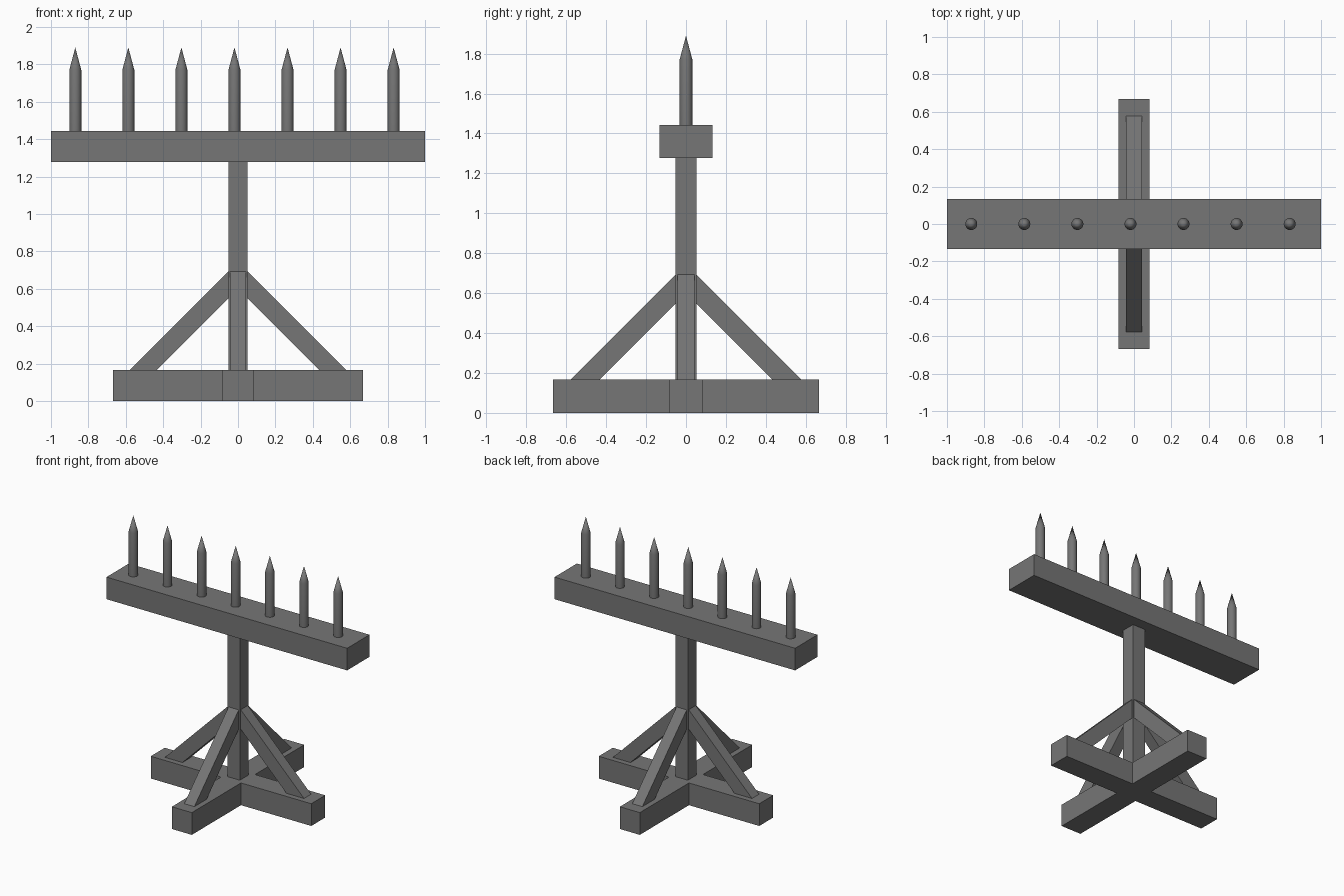
import bpy, bmesh, math
from mathutils import Matrix, Vector

cube = bpy.data.objects.get("Cube")
if cube:
    bpy.data.objects.remove(cube, do_unlink=True)

grey = bpy.data.materials.new("dark grey")
grey.use_nodes = True
COLOUR = (0.18, 0.18, 0.18, 1)
grey.diffuse_color = COLOUR
grey.node_tree.nodes["Principled BSDF"].inputs["Base Color"].default_value = COLOUR


def finish(name, bm):
    bmesh.ops.recalc_face_normals(bm, faces=bm.faces)
    mesh = bpy.data.meshes.new(name)
    bm.to_mesh(mesh)
    bm.free()
    mesh.materials.append(grey)
    obj = bpy.data.objects.new(name, mesh)
    bpy.context.collection.objects.link(obj)
    return obj


def box(name, half_x, half_y, z0, z1):
    bm = bmesh.new()
    bmesh.ops.create_cube(bm, size=1)
    bmesh.ops.scale(bm, verts=bm.verts, vec=(2 * half_x, 2 * half_y, z1 - z0))
    bmesh.ops.translate(bm, verts=bm.verts, vec=(0, 0, (z0 + z1) / 2))
    return finish(name, bm)


def prism(name, points, direction, turn=0):
    """Extrude a flat outline along a direction, then turn it about z."""
    bm = bmesh.new()
    face = bm.faces.new([bm.verts.new(p) for p in points])
    ext = bmesh.ops.extrude_face_region(bm, geom=[face])
    moved = [v for v in ext["geom"] if isinstance(v, bmesh.types.BMVert)]
    bmesh.ops.translate(bm, verts=moved, vec=direction)
    bmesh.ops.rotate(bm, verts=bm.verts, matrix=Matrix.Rotation(turn, 3, 'Z'))
    return finish(name, bm)


# Cross-shaped foot
ARM, WIDE, FOOT_TOP = 0.667, 0.083, 0.167
cross = []
for i in range(4):
    rot = Matrix.Rotation(i * math.pi / 2, 3, 'Z')
    cross += [rot @ Vector(p) for p in ((ARM, -WIDE, 0), (ARM, WIDE, 0), (WIDE, WIDE, 0))]
prism("cross_foot", cross, (0, 0, FOOT_TOP))

# Upright post and top beam
POST, BEAM_BOTTOM, BEAM_TOP = 0.052, 1.277, 1.443
box("post", POST, POST, FOOT_TOP, BEAM_BOTTOM)
box("top_beam", 1.0, 0.133, BEAM_BOTTOM, BEAM_TOP)

# Four diagonal braces
B = 0.042
for i, side in enumerate(("left", "back", "right", "front")):
    outline = [(0.578, -B, FOOT_TOP), (POST, -B, 0.693),
               (POST, -B, 0.547), (0.432, -B, FOOT_TOP)]
    prism("brace_" + side, outline, (0, 2 * B, 0), i * math.pi / 2)

# Row of pointed pegs
RADIUS, SHOULDER, TIP = 0.032, 1.77, 1.89
for i in range(7):
    bm = bmesh.new()
    ret = bmesh.ops.create_cone(bm, cap_ends=True, segments=24, radius1=RADIUS,
                                radius2=RADIUS, depth=SHOULDER - BEAM_TOP)
    bmesh.ops.translate(bm, verts=bm.verts, vec=(0, 0, (SHOULDER + BEAM_TOP) / 2))
    top = max(bm.faces, key=lambda f: f.calc_center_median().z)
    poke = bmesh.ops.poke(bm, faces=[top])
    poke["verts"][0].co.z = TIP
    bmesh.ops.translate(bm, verts=bm.verts, vec=(-0.87 + 0.2837 * i, 0, 0))
    peg = finish("peg_%d" % (i + 1), bm)
    bpy.ops.object.select_all(action='DESELECT')
    peg.select_set(True)
    bpy.context.view_layer.objects.active = peg
    bpy.ops.object.shade_smooth_by_angle(angle=math.radians(30))
